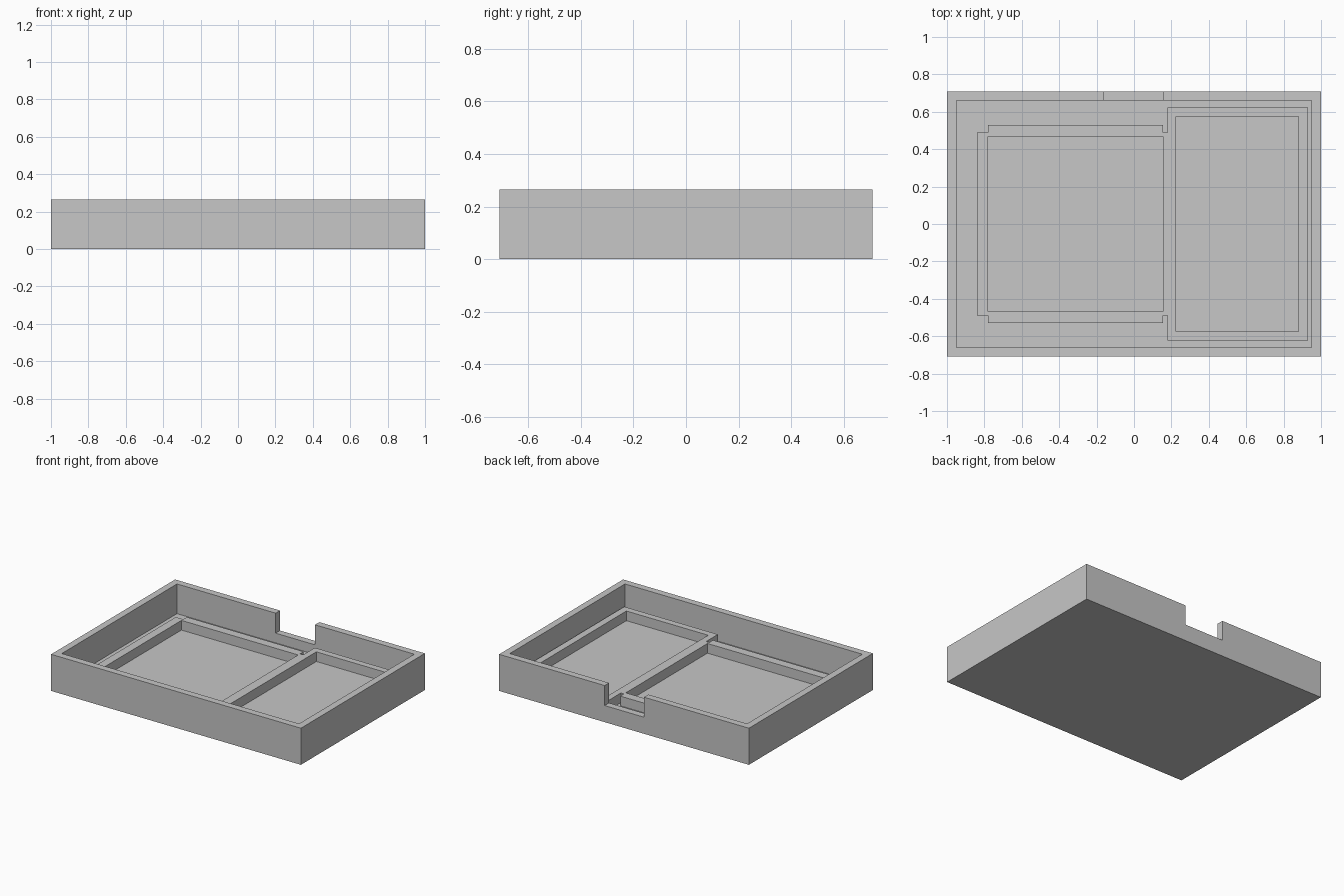
import bpy
import bmesh
from mathutils import Vector

cube = bpy.data.objects.get("Cube")
if cube:
    bpy.data.objects.remove(cube, do_unlink=True)

GREY = (0.57, 0.57, 0.57, 1)
mat = bpy.data.materials.new("plain grey")
mat.use_nodes = True
mat.diffuse_color = GREY
mat.node_tree.nodes["Principled BSDF"].inputs["Base Color"].default_value = GREY

FLOOR, RAIL_TOP, HEIGHT = 0.05, 0.12, 0.265
HALF_X, HALF_Y, WALL = 1.0, 0.709, 0.05


def link(name, bm):
    mesh = bpy.data.meshes.new(name)
    bm.to_mesh(mesh)
    bm.free()
    mesh.materials.append(mat)
    obj = bpy.data.objects.new(name, mesh)
    bpy.context.collection.objects.link(obj)
    return obj


def box(name, x, y, z):
    """Box from its (low, high) range on each axis."""
    bm = bmesh.new()
    bmesh.ops.create_cube(bm, size=1)
    ranges = (x, y, z)
    bmesh.ops.scale(bm, vec=Vector([hi - lo for lo, hi in ranges]), verts=bm.verts)
    bmesh.ops.translate(bm, vec=Vector([(lo + hi) / 2 for lo, hi in ranges]), verts=bm.verts)
    return link(name, bm)


def cut(target, cutter):
    """Subtract the cutter, then discard it."""
    cutter.hide_render = True
    mod = target.modifiers.new("cut", 'BOOLEAN')
    mod.operation = 'DIFFERENCE'
    mod.solver = 'EXACT'
    mod.object = cutter
    bpy.context.view_layer.objects.active = target
    bpy.ops.object.modifier_apply(modifier=mod.name)
    bpy.data.objects.remove(cutter, do_unlink=True)


def rail(name, x, y):
    return box(name, x, y, (FLOOR, RAIL_TOP))


# Open tray with a cable notch in the back wall
tray = box("tray", (-HALF_X, HALF_X), (-HALF_Y, HALF_Y), (0, HEIGHT))
ix, iy = HALF_X - WALL, HALF_Y - WALL
cut(tray, box("cavity", (-ix, ix), (-iy, iy), (FLOOR, HEIGHT + 0.1)))
cut(tray, box("notch", (-0.16, 0.155), (iy - 0.02, HALF_Y + 0.1), (RAIL_TOP, HEIGHT + 0.1)))

# Upright rails: outer ends of both compartments
rail("large_bay_end_rail", (-0.84, -0.78), (-0.488, 0.488))
rail("small_bay_end_rail", (0.88, 0.93), (-0.622, 0.622))

# Divider, thicker where it faces the large bay
bm = bmesh.new()
half = [(0.225, 0.622), (0.18, 0.622), (0.18, 0.488), (0.155, 0.488)]
outline = half + [(x, -y) for x, y in reversed(half)]
face = bm.faces.new([bm.verts.new((x, y, FLOOR)) for x, y in outline])
top = bmesh.ops.extrude_face_region(bm, geom=[face])["geom"]
bmesh.ops.translate(bm, vec=(0, 0, RAIL_TOP - FLOOR),
                    verts=[v for v in top if isinstance(v, bmesh.types.BMVert)])
bmesh.ops.recalc_face_normals(bm, faces=bm.faces)
link("divider", bm)

# Side rails, mirrored front to back
for side, s in (("front", -1), ("back", 1)):
    rail(side + "_large_bay_rail", (-0.78, 0.155), sorted((s * 0.467, s * 0.53)))
    rail(side + "_small_bay_rail", (0.225, 0.88), sorted((s * 0.575, s * 0.622)))
